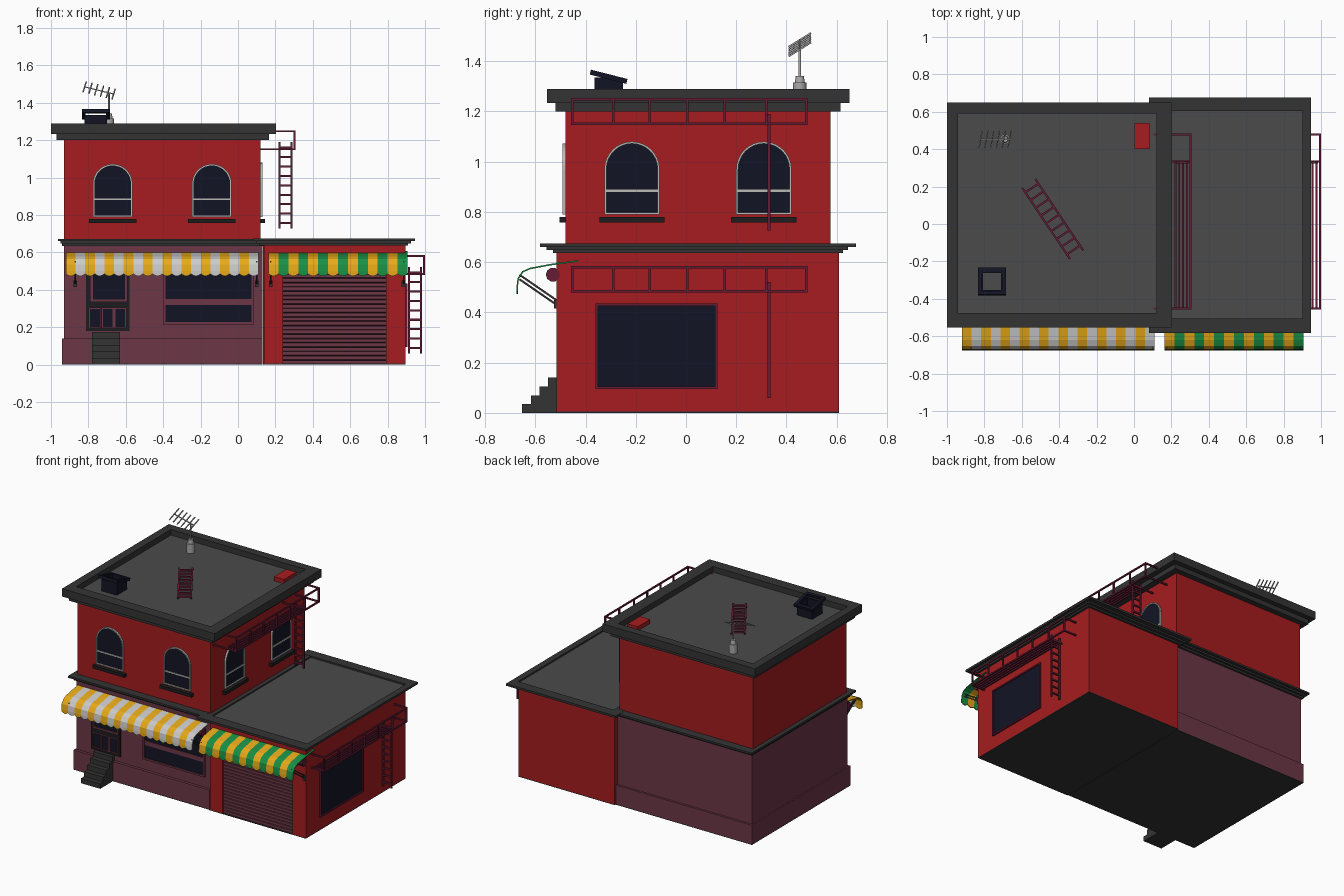
import bpy, bmesh, math
from mathutils import Vector, Matrix

if "Cube" in bpy.data.objects:
    bpy.data.objects.remove(bpy.data.objects["Cube"])


def mat(name, r, g, b):
    m = bpy.data.materials.new(name)
    m.diffuse_color = (r, g, b, 1)
    m.use_nodes = True
    m.node_tree.nodes["Principled BSDF"].inputs["Base Color"].default_value = m.diffuse_color
    return m


RED = mat("red_wall", 0.38, 0.012, 0.014)
PLUM = mat("plum_wall", 0.15, 0.038, 0.062)
DARK = mat("dark_trim", 0.034, 0.034, 0.034)
ROOF = mat("roof_grey", 0.07, 0.07, 0.07)
GLASS = mat("dark_glass", 0.006, 0.007, 0.018)
BLACK = mat("black_sill", 0.012, 0.012, 0.014)
IRON = mat("maroon_iron", 0.13, 0.012, 0.035)
PALE = mat("pale_frame", 0.5, 0.5, 0.46)
YELLOW = mat("yellow_cloth", 0.8, 0.4, 0.01)
WHITE = mat("white_cloth", 0.75, 0.75, 0.75)
GREEN = mat("green_cloth", 0.01, 0.28, 0.06)
METAL = mat("metal", 0.4, 0.4, 0.4)


def finish(name, bm, *mats):
    bmesh.ops.recalc_face_normals(bm, faces=bm.faces)
    me = bpy.data.meshes.new(name)
    bm.to_mesh(me)
    bm.free()
    for m in mats:
        me.materials.append(m)
    ob = bpy.data.objects.new(name, me)
    bpy.context.collection.objects.link(ob)
    return ob


def add_box(bm, x0, x1, y0, y1, z0, z1):
    m = Matrix.Translation(((x0 + x1) / 2, (y0 + y1) / 2, (z0 + z1) / 2)) @ Matrix.Diagonal((x1 - x0, y1 - y0, z1 - z0, 1))
    bmesh.ops.create_cube(bm, size=1, matrix=m)


def boxes(name, m, *dims):
    bm = bmesh.new()
    for d in dims:
        add_box(bm, *d)
    return finish(name, bm, m)


def bars(name, m, segs, t):
    # square-section bars between point pairs
    bm = bmesh.new()
    for p, q in segs:
        p, q = Vector(p), Vector(q)
        d = q - p
        rot = d.to_track_quat('Z', 'Y').to_matrix().to_4x4()
        bmesh.ops.create_cube(bm, size=1, matrix=Matrix.Translation((p + q) / 2) @ rot @ Matrix.Diagonal((t, t, d.length + t * 0.9, 1)))
    return finish(name, bm, m)


def bridge(bm, loops):
    # quads between successive closed loops, the last joined to the first
    vs = [[bm.verts.new(p) for p in lp] for lp in loops]
    n = len(vs[0])
    for a, b in zip(vs, vs[1:] + vs[:1]):
        for i in range(n):
            j = (i + 1) % n
            bm.faces.new((a[i], a[j], b[j], b[i]))


def rect(x0, x1, y0, y1):
    return [(x0, y0), (x1, y0), (x1, y1), (x0, y1)]


def ring(name, m, outer, inner, z0, z1, mtx=Matrix()):
    bm = bmesh.new()
    bridge(bm, [[(*p, z) for p in lp] for lp, z in ((outer, z0), (outer, z1), (inner, z1), (inner, z0))])
    bm.transform(mtx)
    return finish(name, bm, m)


def plate(name, m, outline, z0, z1, mtx):
    bm = bmesh.new()
    f = bm.faces.new([bm.verts.new((*p, z0)) for p in outline])
    r = bmesh.ops.extrude_face_region(bm, geom=[f])
    bmesh.ops.translate(bm, vec=(0, 0, z1 - z0), verts=[v for v in r["geom"] if isinstance(v, bmesh.types.BMVert)])
    bm.transform(mtx)
    return finish(name, bm, m)


FRONT = Matrix(((1, 0, 0, 0), (0, 0, -1, 0), (0, 1, 0, 0), (0, 0, 0, 1)))  # local (u, v, out)
SIDE = Matrix(((0, 0, 1, 0), (1, 0, 0, 0), (0, 1, 0, 0), (0, 0, 0, 1)))

# walls
boxes("ground_slab", DARK, (-0.94, 0.132, -0.51, 0.6, 0, 0.005), (0.135, 0.895, -0.515, 0.61, 0, 0.005))
boxes("shop_plinth", PLUM, (-0.94, 0.132, -0.51, 0.6, 0.005, 0.14))
boxes("shop_walls", PLUM, (-0.93, 0.13, -0.49, 0.585, 0.1, 0.64))
boxes("upper_walls", RED, (-0.93, 0.12, -0.48, 0.575, 0.64, 1.21))
boxes("garage_walls", RED, (0.135, 0.895, -0.49, 0.61, 0.005, 0.64))
boxes("garage_piers", RED, (0.14, 0.24, -0.515, -0.48, 0.005, 0.64), (0.79, 0.895, -0.515, -0.48, 0.005, 0.64),
      (0.24, 0.79, -0.515, -0.48, 0.5, 0.64))

# stepped cornices and flat roofs
boxes("shop_cornice", DARK, (-0.94, 0.14, -0.505, 0.6, 0.635, 0.648), (-0.95, 0.145, -0.52, 0.615, 0.648, 0.66),
      (-0.962, 0.15, -0.54, 0.635, 0.66, 0.673))
boxes("garage_cornice", DARK, (0.115, 0.91, -0.53, 0.625, 0.636, 0.648), (0.1, 0.925, -0.555, 0.645, 0.648, 0.66))
ring("garage_roof_rim", DARK, rect(0.08, 0.945, -0.582, 0.677), rect(0.11, 0.9, -0.505, 0.605), 0.66, 0.675)
boxes("garage_roof", ROOF, (0.1, 0.91, -0.51, 0.61, 0.655, 0.664))
boxes("top_cornice", DARK, (-0.97, 0.165, -0.52, 0.615, 1.2, 1.236))
ring("top_roof_rim", DARK, rect(-1, 0.203, -0.553, 0.65), rect(-0.942, 0.12, -0.475, 0.59), 1.234, 1.29)
boxes("top_roof", ROOF, (-0.95, 0.13, -0.48, 0.6, 1.23, 1.25))


# arched upper windows
def arch(w, h, inset):
    r = w / 2
    pts = [(-r + inset, inset), (r - inset, inset)]
    return pts + [((r - inset) * math.cos(math.pi * i / 16), h - r + (r - inset) * math.sin(math.pi * i / 16)) for i in range(17)]


def arched_window(name, frame, u, wall, w, h):
    m = frame @ Matrix.Translation((u, 0.79, wall))
    ring(name + "_frame", PALE, arch(w, h, 0), arch(w, h, 0.008), -0.01, 0.012, m)
    plate(name + "_glass", GLASS, arch(w, h, 0.004), -0.01, 0.004, m)
    plate(name + "_bar", PALE, rect(-w / 2, w / 2, 0.09, 0.099), -0.01, 0.009, m)
    plate(name + "_sill", BLACK, rect(-w / 2 - 0.02, w / 2 + 0.02, -0.032, -0.01), -0.01, 0.024, m)


for i, u in enumerate((-0.67, -0.14)):
    arched_window(f"front_window_{i}", FRONT, u, 0.48, 0.212, 0.283)
for i, u in enumerate((-0.215, 0.31)):
    arched_window(f"side_window_{i}", SIDE, u, 0.12, 0.22, 0.29)


# rectangular windows and shop door
def rect_window(name, frame, wall, r, t, fm=PLUM):
    m = frame @ Matrix.Translation((0, 0, wall))
    u0, u1, v0, v1 = r
    ring(name + "_frame", fm, rect(*r), rect(u0 + t, u1 - t, v0 + t, v1 - t), -0.01, 0.012, m)
    plate(name + "_glass", GLASS, rect(u0 + t / 2, u1 - t / 2, v0 + t / 2, v1 - t / 2), -0.01, 0.004, m)


rect_window("garage_side_window", SIDE, 0.895, (-0.36, 0.125, 0.095, 0.435), 0.01, IRON)
rect_window("shop_window", FRONT, 0.49, (-0.4, 0.085, 0.215, 0.58), 0.012)
boxes("shop_window_rail", PLUM, (-0.395, 0.08, -0.5, -0.48, 0.32, 0.352))
boxes("shop_door", BLACK, (-0.812, -0.58, -0.498, -0.48, 0.18, 0.585))
rect_window("door_light", FRONT, 0.495, (-0.79, -0.59, 0.335, 0.575), 0.014)
for i in range(3):
    u = -0.798 + i * 0.068
    rect_window(f"door_panel_{i}", FRONT, 0.495, (u, u + 0.066, 0.195, 0.305), 0.007)
boxes("entrance_steps", DARK, *[(-0.78, -0.63, -0.652 + i * 0.034, -0.48, 0.0, 0.035 * (i + 1)) for i in range(5)])

# ribbed roller shutter
prof = [p for i in range(22) for p in ((-0.505, 0.005 + i * 0.023), (-0.505, 0.023 + i * 0.023), (-0.494, 0.0235 + i * 0.023))]
bm = bmesh.new()
cols = [[bm.verts.new((x, y, z)) for y, z in prof] for x in (0.235, 0.795)]
for i in range(len(prof) - 1):
    bm.faces.new((cols[0][i], cols[1][i], cols[1][i + 1], cols[0][i + 1]))
finish("roller_shutter", bm, PLUM)


# striped awnings with scalloped hem, roller and arms
def awning(name, x0, x1, stripes, other, arm_x):
    profile = [(-0.43, 0.605), (-0.54, 0.59), (-0.62, 0.575), (-0.65, 0.562), (-0.668, 0.535), (-0.672, 0.5)]
    bm = bmesh.new()
    w = (x1 - x0) / stripes
    rows = []
    for c in range(stripes * 4 + 1):
        hem = 0.485 - 0.012 * math.sin(math.pi * (c % 4) / 4)
        rows.append([bm.verts.new((x0 + c * w / 4, y, z)) for y, z in profile + [(-0.672, hem)]])
    for c in range(stripes * 4):
        for k in range(len(profile)):
            f = bm.faces.new((rows[c][k], rows[c + 1][k], rows[c + 1][k + 1], rows[c][k + 1]))
            f.material_index = (c // 4) % 2
    ob = finish(name, bm, YELLOW, other)
    s = ob.modifiers.new("thickness", 'SOLIDIFY')
    s.thickness = 0.006
    s.offset = 0
    bm = bmesh.new()
    bmesh.ops.create_cone(bm, cap_ends=True, segments=10, radius1=0.028, radius2=0.028, depth=x1 - x0 - 0.02,
                          matrix=Matrix.Translation(((x0 + x1) / 2, -0.53, 0.55)) @ Matrix.Rotation(math.pi / 2, 4, 'Y'))
    finish(name + "_roller", bm, IRON)
    bars(name + "_arms", DARK, [((x, -0.5, 0.42 + d), (x, -0.66, 0.53 + d)) for x in arm_x for d in (0, 0.018)], 0.008)
    boxes(name + "_brackets", DARK, *[(x - 0.01, x + 0.01, -0.525, -0.485, 0.415, 0.45) for x in arm_x])


awning("shop_awning", -0.92, 0.11, 20, WHITE, (-0.87, 0.1))
awning("garage_awning", 0.163, 0.906, 14, GREEN, (0.175, 0.885))


# fire escape balconies with hanging ladders
def ladder_segs(a, b, side, n):
    a, b, s = Vector(a), Vector(b), Vector(side)
    segs = [(a - s, b - s), (a + s, b + s)]
    return segs + [(a.lerp(b, (i + 0.5) / n) - s, a.lerp(b, (i + 0.5) / n) + s) for i in range(n)]


def escape(name, wall, out, z0):
    z1, ya, yb = z0 + 0.096, -0.452, 0.478
    segs = []
    for z in (z0, z1):
        segs += [((out, ya, z), (out, yb, z)), ((wall, ya, z), (out, ya, z)), ((wall, yb, z), (out, yb, z))]
    segs += [((out, y, z0), (out, y, z1)) for y in (ya, -0.29, -0.145, 0.005, 0.155, 0.32, yb)]
    segs += [((out - d, ya, z0), (out - d, 0.33, z0)) for d in (0.02, 0.04, 0.06, 0.08)]
    segs.append(((wall, 0.335, z0), (out, 0.335, z0)))
    bars(name + "_balcony", IRON, segs, 0.01)
    x = out - 0.048
    bars(name + "_ladder", IRON, ladder_segs((x, 0.33, z0 - 0.42), (x, 0.33, z0 + 0.033), (0.032, 0, 0), 9), 0.011)


escape("lower_escape", 0.89, 0.995, 0.484)
escape("upper_escape", 0.11, 0.302, 1.152)

# rooftop items
bars("roof_ladder", IRON, ladder_segs((-0.56, 0.213, 1.257), (-0.31, -0.16, 1.257), (0.035, 0.0235, 0), 9), 0.011)
boxes("roof_box", RED, (0.003, 0.083, 0.4, 0.54, 1.25, 1.28))
ring("vent_shaft", GLASS, rect(-0.82, -0.7, -0.365, -0.25), rect(-0.808, -0.712, -0.353, -0.262), 1.245, 1.335)
tilt = Matrix.Translation((-0.76, -0.307, 1.342)) @ Matrix.Rotation(-0.25, 4, 'X')
ring("vent_cap", GLASS, rect(-0.075, 0.075, -0.075, 0.075), rect(-0.055, 0.055, -0.055, 0.055), -0.014, 0.006, tilt)

# aerial
bm = bmesh.new()
for r1, r2, z0, z1 in ((0.027, 0.027, 1.245, 1.315), (0.02, 0.016, 1.315, 1.342), (0.005, 0.005, 1.34, 1.455)):
    bmesh.ops.create_cone(bm, cap_ends=True, segments=16, radius1=r1, radius2=r2, depth=z1 - z0,
                          matrix=Matrix.Translation((-0.69, 0.453, (z0 + z1) / 2)))
ob = finish("aerial_mast", bm, METAL)
bpy.context.view_layer.objects.active = ob
ob.select_set(True)
bpy.ops.object.shade_smooth_by_angle()
a, b = Vector((-0.82, 0.453, 1.485)), Vector((-0.665, 0.453, 1.447))
e = Vector((0.008, 0.042, 0.026))
bars("aerial_rods", METAL, [(a, b)] + [(a.lerp(b, i / 5) - e, a.lerp(b, i / 5) + e) for i in range(6)], 0.006)
